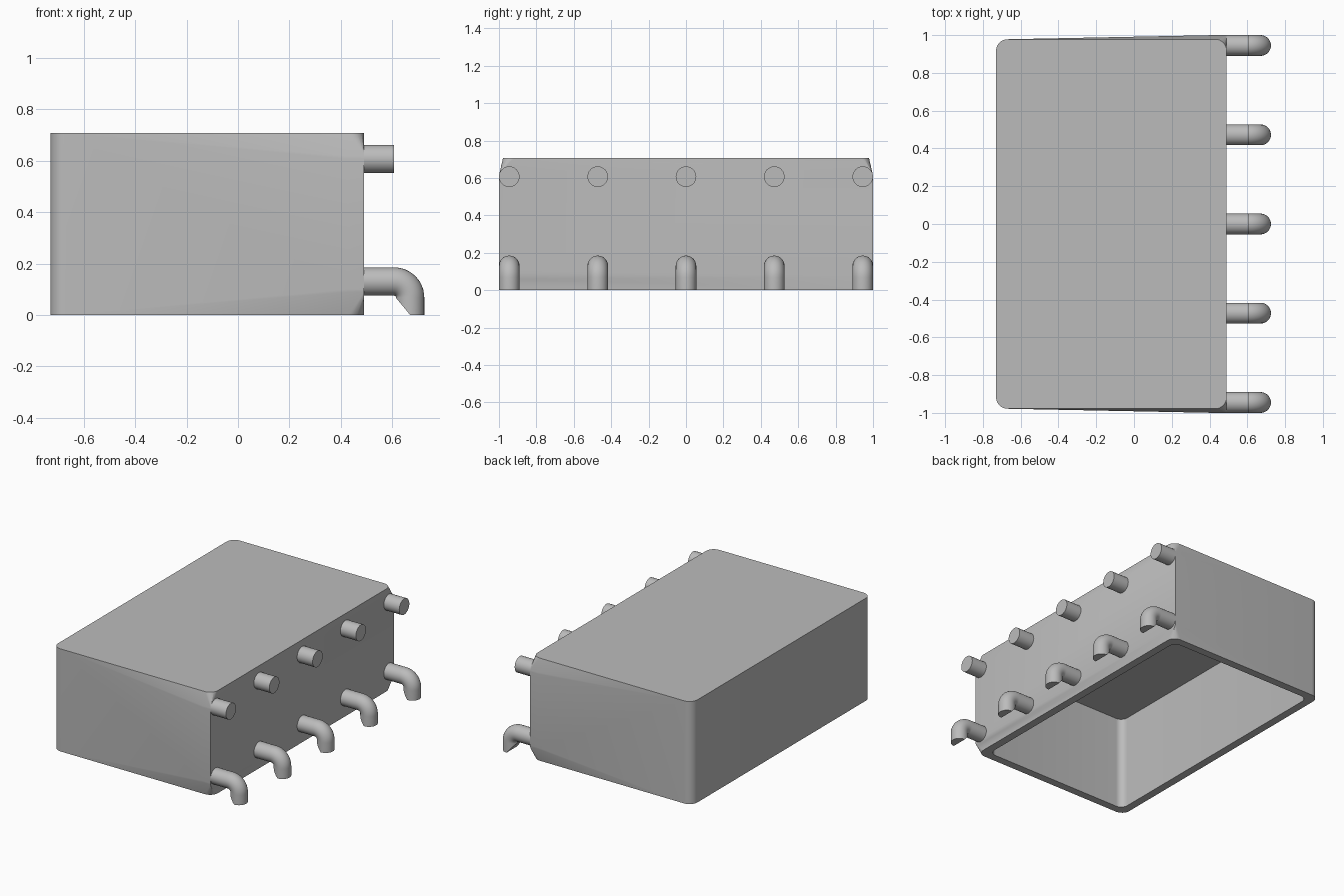
import bpy, bmesh, math
from mathutils import Vector

cube = bpy.data.objects.get("Cube")
if cube:
    bpy.data.objects.remove(cube, do_unlink=True)

grey = bpy.data.materials.new("plain_grey")
grey.use_nodes = True
grey.diffuse_color = (0.5, 0.5, 0.5, 1)
grey.node_tree.nodes["Principled BSDF"].inputs["Base Color"].default_value = (0.5, 0.5, 0.5, 1)

HEIGHT, FACE_X = 0.708, 0.49
PIPE_R, TOP_Z, LOW_Z = 0.055, 0.607, 0.13
ELBOW_X, BEND = 0.608, 0.062
PIPE_YS = [-0.945, -0.472, 0, 0.472, 0.945]


def finish(name, bm):
    bmesh.ops.recalc_face_normals(bm, faces=bm.faces)
    mesh = bpy.data.meshes.new(name)
    bm.to_mesh(mesh)
    bm.free()
    mesh.materials.append(grey)
    obj = bpy.data.objects.new(name, mesh)
    bpy.context.collection.objects.link(obj)
    return obj


def smooth(obj):
    bpy.ops.object.select_all(action='DESELECT')
    obj.select_set(True)
    bpy.context.view_layer.objects.active = obj
    bpy.ops.object.shade_smooth_by_angle(angle=math.radians(30))


def rounded_outline(x0, x1, half_y, radius, z, steps=8):
    points = []
    corners = [(x1, half_y), (x0, half_y), (x0, -half_y), (x1, -half_y)]
    for i, (cx, cy) in enumerate(corners):
        cx -= math.copysign(radius, cx)
        cy -= math.copysign(radius, cy)
        for k in range(steps + 1):
            a = math.pi / 2 * (i + k / steps)
            points.append(Vector((cx + radius * math.cos(a), cy + radius * math.sin(a), z)))
    return points


def disc(x, y, z, sides=32):
    return [Vector((x, y + PIPE_R * math.cos(a), z + PIPE_R * math.sin(a)))
            for a in (2 * math.pi * i / sides for i in range(sides))]


def hull(points):
    bm = bmesh.new()
    for p in points:
        bm.verts.new(p)
    result = bmesh.ops.convex_hull(bm, input=bm.verts)
    loose = {g for g in result["geom_interior"] + result["geom_unused"]
             if isinstance(g, bmesh.types.BMVert)}
    bmesh.ops.delete(bm, geom=list(loose), context='VERTS')
    bmesh.ops.dissolve_limit(bm, angle_limit=0.002, verts=bm.verts, edges=bm.edges)
    return bm


# Casing: rounded box swelling slightly around the outermost pipes
points = []
for z in (0, HEIGHT):
    points += rounded_outline(-0.73, FACE_X, 0.978, 0.06, z)
for y in (PIPE_YS[0], PIPE_YS[-1]):
    for z in (TOP_Z, 0.1):
        for x in (0.43, FACE_X):
            points += disc(x, y, z)
casing = finish("casing", hull(points))

# Cavity open at the bottom
points = []
for z in (-0.1, HEIGHT - 0.058):
    points += rounded_outline(-0.675, 0.435, 0.923, 0.05, z)
cavity = finish("cavity_cutter", hull(points))
cavity.hide_render = True
cut = casing.modifiers.new("cavity", 'BOOLEAN')
cut.operation = 'DIFFERENCE'
cut.solver = 'EXACT'
cut.object = cavity
bpy.context.view_layer.objects.active = casing
casing.select_set(True)
bpy.ops.object.modifier_apply(modifier=cut.name)
bpy.data.objects.remove(cavity, do_unlink=True)
smooth(casing)


def tube(name, path, y, slant_cut=False, sides=32):
    """Sweep a ring along (x, z, downward angle) stations."""
    bm = bmesh.new()
    rings = []
    for x, z, turn in path:
        up = Vector((math.sin(turn), 0, math.cos(turn)))
        side = Vector((0, 1, 0))
        ring = []
        for i in range(sides):
            a = 2 * math.pi * i / sides
            offset = PIPE_R * (side * math.cos(a) + up * math.sin(a))
            ring.append(bm.verts.new(Vector((x, y, z)) + offset))
        rings.append(ring)
    for a, b in zip(rings, rings[1:]):
        for i in range(sides):
            j = (i + 1) % sides
            bm.faces.new((a[i], a[j], b[j], b[i]))
    bm.faces.new(rings[0])
    bm.faces.new(rings[-1])
    if slant_cut:
        # Slanted mouth on the inner side of the elbow
        start = Vector((ELBOW_X, y, LOW_Z - PIPE_R))
        end = Vector((ELBOW_X + BEND, y, 0))
        normal = (end - start).cross(Vector((0, 1, 0)))
        if normal.x > 0:
            normal.negate()
        geom = bm.verts[:] + bm.edges[:] + bm.faces[:]
        # Keep the straight run, which lies on the outer side of the slant
        res = bmesh.ops.bisect_plane(bm, geom=geom, plane_co=start, plane_no=normal,
                                     clear_outer=True)
        edges = [e for e in res["geom_cut"] if isinstance(e, bmesh.types.BMEdge)]
        bmesh.ops.holes_fill(bm, edges=edges)
    smooth(finish(name, bm))


# Straight upper stubs, straight lower stubs and lower elbows
for n, y in enumerate(PIPE_YS, 1):
    for label, z in (("upper", TOP_Z), ("lower", LOW_Z)):
        tube(f"{label}_pipe_{n}", [(FACE_X - 0.02, z, 0), (ELBOW_X, z, 0)], y)
    bend = []
    for k in range(13):
        a = math.pi / 2 * k / 12
        bend.append((ELBOW_X + BEND * math.sin(a), LOW_Z - BEND * (1 - math.cos(a)), a))
    bend.append((ELBOW_X + BEND, 0, math.pi / 2))
    tube(f"elbow_{n}", bend, y, slant_cut=True)
